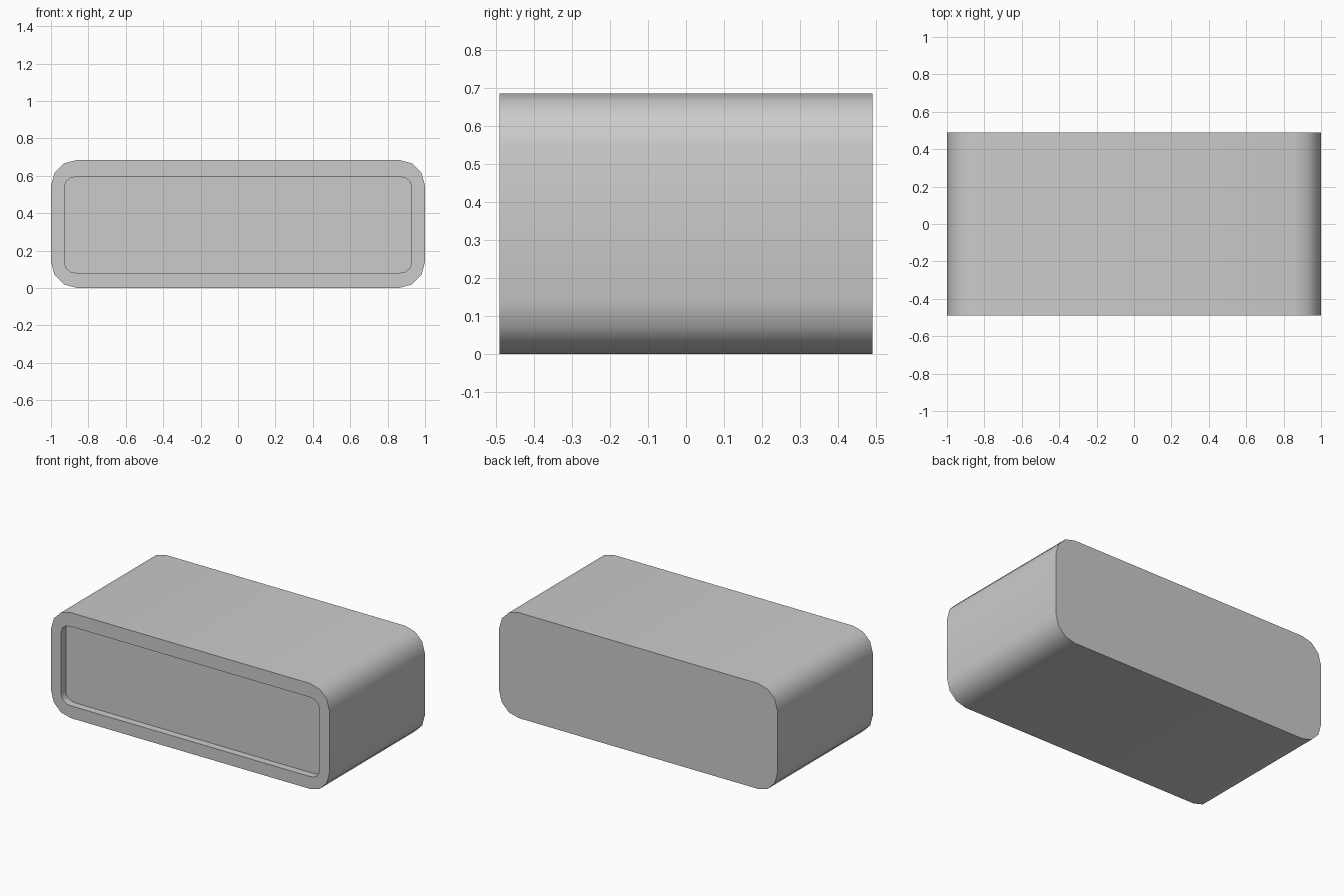
import bpy, bmesh
from math import cos, sin, pi, radians

if "Cube" in bpy.data.objects:
    bpy.data.objects.remove(bpy.data.objects["Cube"])

HALF_Y, DEPTH = 0.49, 0.048


def rounded_rect(half_w, z0, z1, rx, rz, segs=3):
    """Rounded rectangle outline in the XZ plane."""
    corners = [(half_w - rx, z1 - rz), (-half_w + rx, z1 - rz),
               (-half_w + rx, z0 + rz), (half_w - rx, z0 + rz)]
    pts = []
    for i, (cx, cz) in enumerate(corners):
        for k in range(segs + 1):
            a = pi / 2 * (i + k / segs)
            pts.append((cx + rx * cos(a), cz + rz * sin(a)))
    return pts


outer = rounded_rect(1.0, 0.0, 0.685, 0.14, 0.14)
inner = rounded_rect(0.928, 0.08, 0.595, 0.065, 0.052)

bm = bmesh.new()


def ring(pts, y):
    return [bm.verts.new((x, y, z)) for x, z in pts]


# Back edge, front edge, recess mouth, recess floor
rings = [ring(outer, HALF_Y), ring(outer, -HALF_Y),
         ring(inner, -HALF_Y), ring(inner, -HALF_Y + DEPTH)]
n = len(outer)
for a, b in zip(rings, rings[1:]):
    for i in range(n):
        j = (i + 1) % n
        bm.faces.new((a[i], a[j], b[j], b[i]))

# Flat back panel and recessed front panel
bm.faces.new(rings[0])
bm.faces.new(rings[-1])
bmesh.ops.recalc_face_normals(bm, faces=bm.faces)

mesh = bpy.data.meshes.new("recessed_box")
bm.to_mesh(mesh)
bm.free()
box = bpy.data.objects.new("recessed_box", mesh)
bpy.context.collection.objects.link(box)

# Smooth rounded corners, sharp rims
bpy.context.view_layer.objects.active = box
box.select_set(True)
bpy.ops.object.shade_smooth_by_angle(angle=radians(40))
